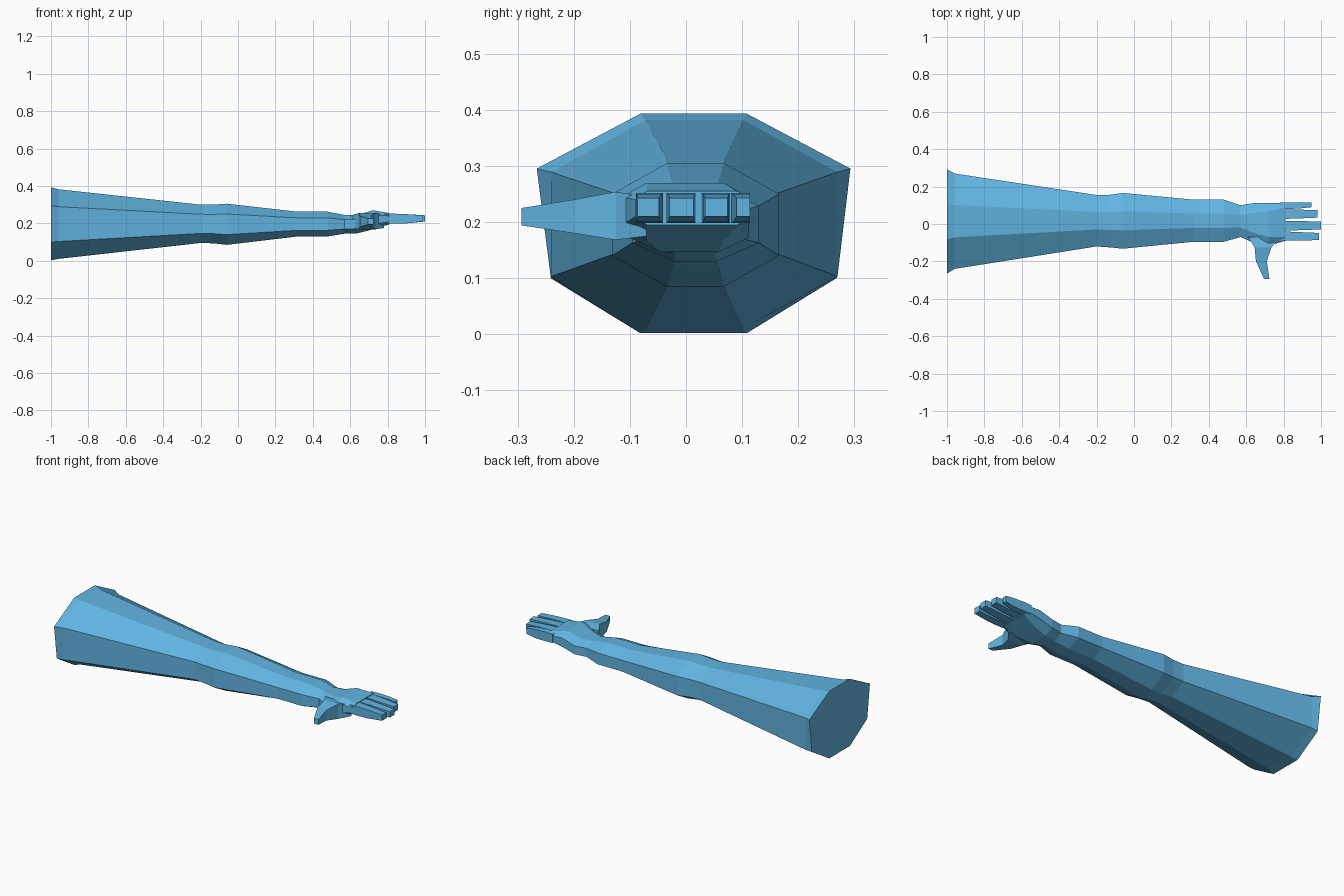
import bpy, bmesh

cube = bpy.data.objects.get("Cube")
if cube:
    bpy.data.objects.remove(cube, do_unlink=True)

skin = bpy.data.materials.new("sky blue skin")
skin.use_nodes = True
colour = (0.12, 0.46, 0.76, 1)
skin.diffuse_color = colour
skin.node_tree.nodes["Principled BSDF"].inputs["Base Color"].default_value = colour


def loft(name, rings):
    """Bridge matching rings of points and cap both ends."""
    bm = bmesh.new()
    loops = [[bm.verts.new(p) for p in ring] for ring in rings]
    n = len(loops[0])
    for a, b in zip(loops, loops[1:]):
        for i in range(n):
            j = (i + 1) % n
            bm.faces.new((a[i], a[j], b[j], b[i]))
    bm.faces.new(loops[0])
    bm.faces.new(loops[-1])
    bmesh.ops.recalc_face_normals(bm, faces=bm.faces)
    mesh = bpy.data.meshes.new(name)
    bm.to_mesh(mesh)
    bm.free()
    mesh.materials.append(skin)
    obj = bpy.data.objects.new(name, mesh)
    bpy.context.collection.objects.link(obj)
    return obj


def octagon(x, y0, y1, z0, z1, flat=0.34, low=1.0):
    """Eight-sided section; flat is the width share of the top and bottom."""
    cy, cz, ry, rz = (y0 + y1) / 2, (z0 + z1) / 2, (y1 - y0) / 2, (z1 - z0) / 2
    half = [(flat, 1), (1, 0.5), (low, -0.5), (flat, -1)]
    unit = half + [(-u, v) for u, v in reversed(half)]
    return [(x, cy + u * ry, cz + v * rz) for u, v in unit]


def box_x(x, y0, y1, z0, z1):
    return [(x, y0, z0), (x, y1, z0), (x, y1, z1), (x, y0, z1)]


def box_y(y, x0, x1, z0, z1):
    return [(x0, y, z0), (x1, y, z0), (x1, y, z1), (x0, y, z1)]


# Arm from shoulder through elbow and wrist to the knuckles
loft("arm_and_palm", [
    octagon(-1.0, -0.266, 0.293, 0.002, 0.393, 0.34, 0.91),
    octagon(-0.96, -0.24, 0.27, 0.01, 0.382),
    octagon(-0.2, -0.12, 0.155, 0.095, 0.3),
    octagon(-0.13, -0.125, 0.156, 0.093, 0.3),
    octagon(-0.06, -0.132, 0.166, 0.085, 0.305),
    octagon(0.32, -0.095, 0.13, 0.13, 0.262),
    octagon(0.48, -0.095, 0.13, 0.13, 0.262),
    octagon(0.57, -0.07, 0.1, 0.145, 0.245, 0.4),
    octagon(0.64, -0.1, 0.112, 0.147, 0.245, 0.5),
    octagon(0.72, -0.115, 0.112, 0.168, 0.27, 0.6),
    octagon(0.81, -0.09, 0.112, 0.195, 0.255, 0.8),
])

# Fingers: base centre, tip centre, tip x, tip half width
fingers = {
    "index_finger": (-0.065, -0.067, 0.99, 0.019),
    "middle_finger": (-0.009, -0.008, 1.0, 0.021),
    "ring_finger": (0.053, 0.054, 0.98, 0.02),
    "little_finger": (0.097, 0.102, 0.95, 0.012),
}
for name, (base, tip, end, w) in fingers.items():
    b = w + 0.005
    mid = (base + tip) / 2
    loft(name, [
        box_x(0.78, base - b, base + b, 0.2, 0.25),
        box_x(0.83, base - b, base + b, 0.198, 0.252),
        box_x(0.9, mid - w - 0.003, mid + w + 0.003, 0.2, 0.249),
        box_x(end, tip - w, tip + w, 0.21, 0.243),
    ])

# Thumb sticking out towards the front
loft("thumb", [
    box_y(-0.07, 0.61, 0.78, 0.175, 0.245),
    box_y(-0.125, 0.645, 0.735, 0.168, 0.254),
    box_y(-0.2, 0.652, 0.71, 0.18, 0.24),
    box_y(-0.293, 0.695, 0.724, 0.194, 0.225),
])
